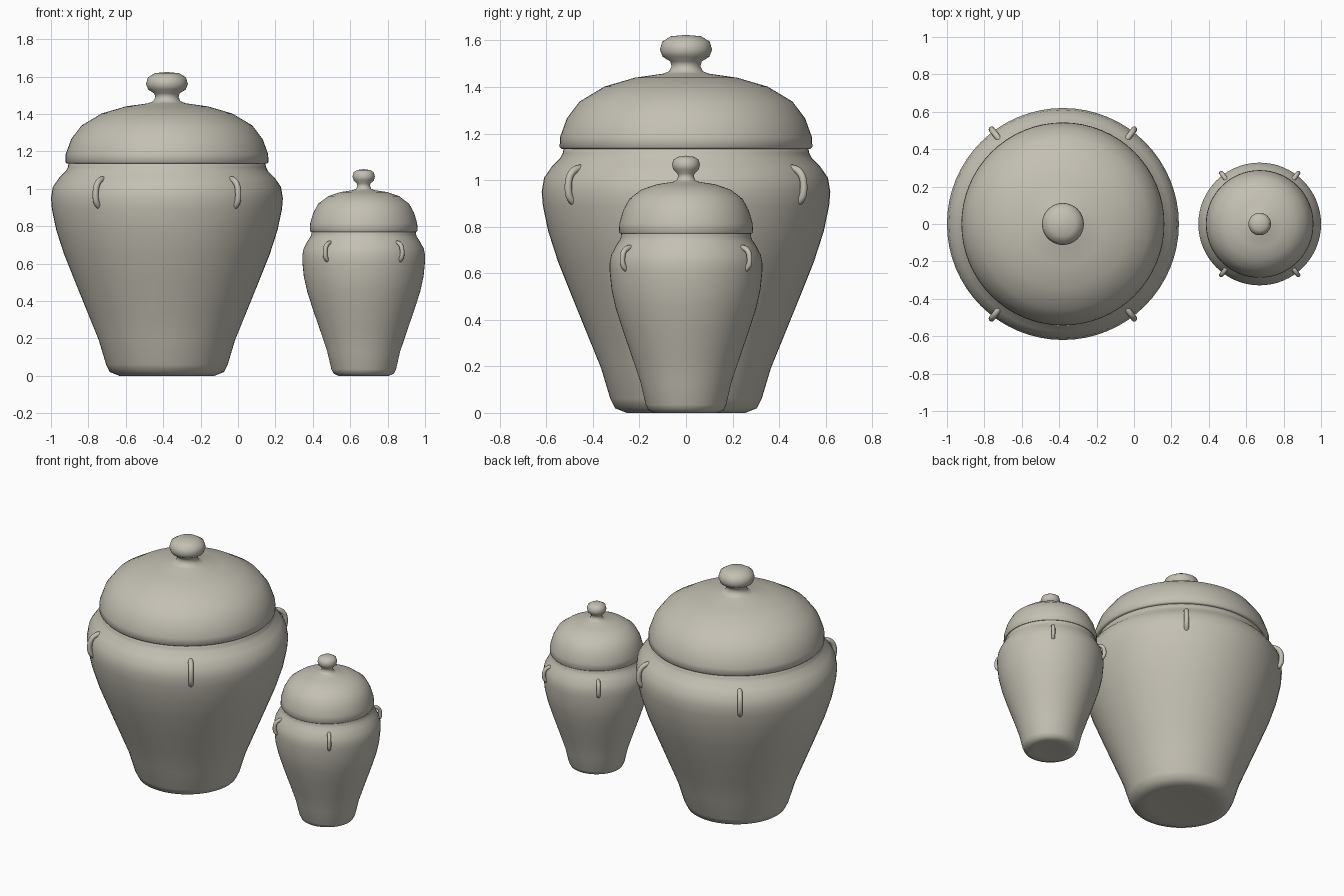
import bpy, bmesh, math

if "Cube" in bpy.data.objects:
    bpy.data.objects.remove(bpy.data.objects["Cube"])

clay = bpy.data.materials.new("warm_grey_clay")
clay.diffuse_color = (0.55, 0.525, 0.45, 1)
clay.use_nodes = True
clay.node_tree.nodes["Principled BSDF"].inputs["Base Color"].default_value = clay.diffuse_color


def finish(obj, angle=60):
    obj.data.materials.clear()
    obj.data.materials.append(clay)
    bpy.ops.object.select_all(action='DESELECT')
    obj.select_set(True)
    bpy.context.view_layer.objects.active = obj
    bpy.ops.object.shade_smooth_by_angle(angle=math.radians(angle))


def lathe(name, profile, cx, segments=64):
    """Revolve (radius, height) points, listed bottom to top, around z."""
    bm = bmesh.new()
    rings = []
    for r, z in profile:
        if r == 0:
            rings.append([bm.verts.new((0, 0, z))] * segments)
        else:
            rings.append([bm.verts.new((r * math.cos(math.tau * i / segments),
                                        r * math.sin(math.tau * i / segments), z))
                          for i in range(segments)])
    for low, high in zip(rings, rings[1:]):
        for i in range(segments):
            j = (i + 1) % segments
            corners = list(dict.fromkeys((low[i], low[j], high[j], high[i])))
            bm.faces.new(corners)
    bmesh.ops.recalc_face_normals(bm, faces=bm.faces)
    mesh = bpy.data.meshes.new(name)
    bm.to_mesh(mesh)
    bm.free()
    obj = bpy.data.objects.new(name, mesh)
    bpy.context.collection.objects.link(obj)
    obj.location.x = cx
    finish(obj)


def lug(name, path, thickness, cx, angle):
    """Small arched handle: a tube along (radius, height) points."""
    curve = bpy.data.curves.new(name, 'CURVE')
    curve.dimensions = '3D'
    curve.bevel_depth = thickness
    curve.bevel_resolution = 3
    curve.use_fill_caps = True
    spline = curve.splines.new('NURBS')
    spline.points.add(len(path) - 1)
    for p, (r, z) in zip(spline.points, path):
        p.co = (r, 0, z, 1)
    spline.order_u = 3
    spline.use_endpoint_u = True
    spline.resolution_u = 4
    obj = bpy.data.objects.new(name, curve)
    bpy.context.collection.objects.link(obj)
    obj.location.x = cx
    obj.rotation_euler.z = angle
    bpy.ops.object.select_all(action='DESELECT')
    obj.select_set(True)
    bpy.context.view_layer.objects.active = obj
    bpy.ops.object.convert(target='MESH')
    finish(bpy.context.object)


def jar(size, cx, body, lid, lug_path, thickness):
    lathe(size + "_jar_body", body, cx)
    lathe(size + "_jar_lid", lid, cx)
    a = math.radians(53)
    for i, angle in enumerate((a, math.pi - a, math.pi + a, -a)):
        lug(f"{size}_jar_lug_{i + 1}", lug_path, thickness, cx, angle)


# Large jar: body, domed lid with knob, four lugs
jar("large", -0.38,
    [(0, 0.005), (0.2, 0.004), (0.255, 0), (0.305, 0.02), (0.325, 0.06), (0.364, 0.19),
     (0.425, 0.34), (0.49, 0.5), (0.55, 0.65), (0.592, 0.78), (0.615, 0.89),
     (0.62, 0.95), (0.61, 1.01), (0.575, 1.06), (0.54, 1.095), (0.53, 1.115),
     (0.525, 1.14), (0.5, 1.15)],
    [(0, 1.14), (0.5, 1.137), (0.535, 1.134), (0.543, 1.142), (0.541, 1.185),
     (0.512, 1.265), (0.457, 1.338), (0.35, 1.402), (0.22, 1.44), (0.1, 1.457),
     (0.072, 1.468), (0.062, 1.49), (0.068, 1.51), (0.1, 1.53), (0.112, 1.56),
     (0.102, 1.595), (0.065, 1.618), (0, 1.624)],
    [(0.555, 1.052), (0.59, 1.052), (0.628, 1.02), (0.636, 0.965),
     (0.626, 0.915), (0.59, 0.898)], 0.016)

# Small jar, same design
jar("small", 0.672,
    [(0, 0.004), (0.1, 0.003), (0.135, 0), (0.162, 0.012), (0.173, 0.035), (0.195, 0.13),
     (0.232, 0.24), (0.27, 0.35), (0.302, 0.45), (0.32, 0.53), (0.328, 0.61),
     (0.328, 0.645), (0.321, 0.68), (0.3, 0.72), (0.285, 0.742), (0.28, 0.755),
     (0.278, 0.775), (0.26, 0.782)],
    [(0, 0.776), (0.265, 0.773), (0.283, 0.77), (0.288, 0.777), (0.286, 0.815),
     (0.27, 0.87), (0.243, 0.92), (0.19, 0.96), (0.125, 0.982), (0.055, 0.993),
     (0.04, 1.0), (0.034, 1.015), (0.036, 1.028), (0.054, 1.045), (0.06, 1.065),
     (0.054, 1.088), (0.035, 1.1), (0, 1.105)],
    [(0.29, 0.711), (0.312, 0.711), (0.338, 0.693), (0.343, 0.657),
     (0.338, 0.625), (0.31, 0.611)], 0.012)
